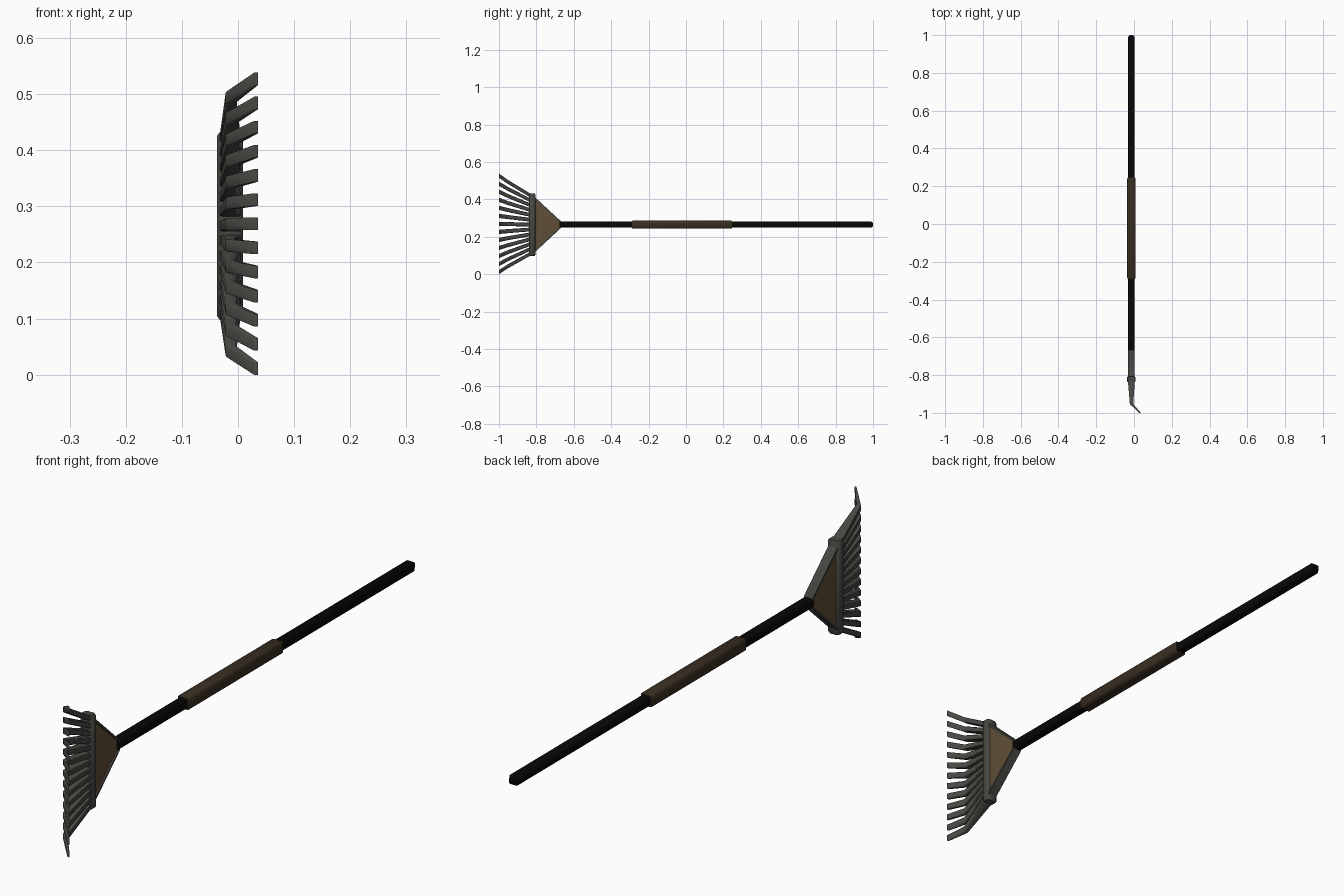
import bpy, bmesh, math

if "Cube" in bpy.data.objects:
    bpy.data.objects.remove(bpy.data.objects["Cube"])

CX, CZ = -0.014, 0.265   # axis of the pole


def material(name, rgb):
    m = bpy.data.materials.new(name)
    m.diffuse_color = (*rgb, 1)
    m.use_nodes = True
    m.node_tree.nodes["Principled BSDF"].inputs["Base Color"].default_value = m.diffuse_color
    return m


BLACK = material("black_pole", (0.002, 0.002, 0.002))
GRIP = material("dark_brown_grip", (0.040, 0.027, 0.015))
BROWN = material("brown_panel", (0.115, 0.077, 0.038))
METAL = material("grey_metal", (0.063, 0.064, 0.056))


def loft(name, rings, mat):
    """Skin a list of equal-length point rings and cap both ends."""
    bm = bmesh.new()
    vs = [[bm.verts.new(p) for p in r] for r in rings]
    n = len(vs[0])
    for a, b in zip(vs, vs[1:]):
        for i in range(n):
            bm.faces.new((a[i], a[(i + 1) % n], b[(i + 1) % n], b[i]))
    bm.faces.new(vs[0])
    bm.faces.new(vs[-1])
    bmesh.ops.recalc_face_normals(bm, faces=bm.faces)
    me = bpy.data.meshes.new(name)
    bm.to_mesh(me)
    bm.free()
    me.materials.append(mat)
    ob = bpy.data.objects.new(name, me)
    bpy.context.collection.objects.link(ob)
    bpy.context.view_layer.objects.active = ob
    ob.select_set(True)
    bpy.ops.object.shade_smooth_by_angle(angle=math.radians(50))
    ob.select_set(False)
    return ob


def square(a, b, k):
    """Square outline of half sizes a, b with corners cut; k is the cut fraction."""
    c = 1 - k
    return [(a * u, b * v) for u, v in ((1, -c), (1, c), (c, 1), (-c, 1),
                                        (-1, c), (-1, -c), (-c, -1), (c, -1))]


def ring(x, y, z, a, b, k=0.2):
    return [(x + u, y, z + v) for u, v in square(a, b, k)]


def rod(name, profile, mat):
    return loft(name, [ring(CX, y, CZ, r, r) for y, r in profile], mat)


# Square pole and sleeve grip
rod("pole", [(-0.676, 0.0165), (0.99, 0.0165), (1.0, 0.010)], BLACK)
rod("grip", [(-0.29, 0.020), (-0.284, 0.0218), (0.239, 0.0218), (0.245, 0.020)], GRIP)

# Brown triangular panel, slightly domed on both faces
def panel_ring(x, s):
    tri = [(-0.672, 0.016), (-0.82, 0.152), (-0.82, -0.152), (-0.672, -0.016)]
    return [(CX + x, -0.765 + (y + 0.765) * s, CZ + z * s) for y, z in tri]


loft("head_panel", [panel_ring(x, s) for x, s in
                    ((-0.014, 0.6), (-0.011, 1), (0.011, 1), (0.014, 0.6))], BROWN)

# Grey side rails of the head
for s, side in ((1, "upper"), (-1, "lower")):
    prof = [(-0.668, 0.010), (-0.668, 0.0175), (-0.822, 0.160), (-0.822, 0.149)]
    loft(side + "_rail", [[(CX + x, y, CZ + s * z) for y, z in prof]
                          for x in (-0.0175, 0.0175)], METAL)

# Cross bar with chamfered ends
loft("cross_bar", [[(CX + u, -0.822 + v, CZ + z) for u, v in square(r, 0.72 * r, 0.35)]
                   for z, r in ((-0.167, 0.019), (-0.161, 0.023),
                                (0.161, 0.023), (0.167, 0.019))], METAL)

# Thirteen fanned tines, each bent forward near its tip
for i in range(13):
    t = (i - 6) / 6
    loft("tine_%d" % (i + 1), [
        ring(CX, -0.822, CZ + 0.150 * t, 0.019, 0.010),
        ring(CX + 0.001, -0.953, 0.268 + 0.226 * t, 0.009, 0.0108),
        ring(CX + 0.046, -1.0, 0.269 + 0.258 * t, 0.004, 0.0113)], METAL)
